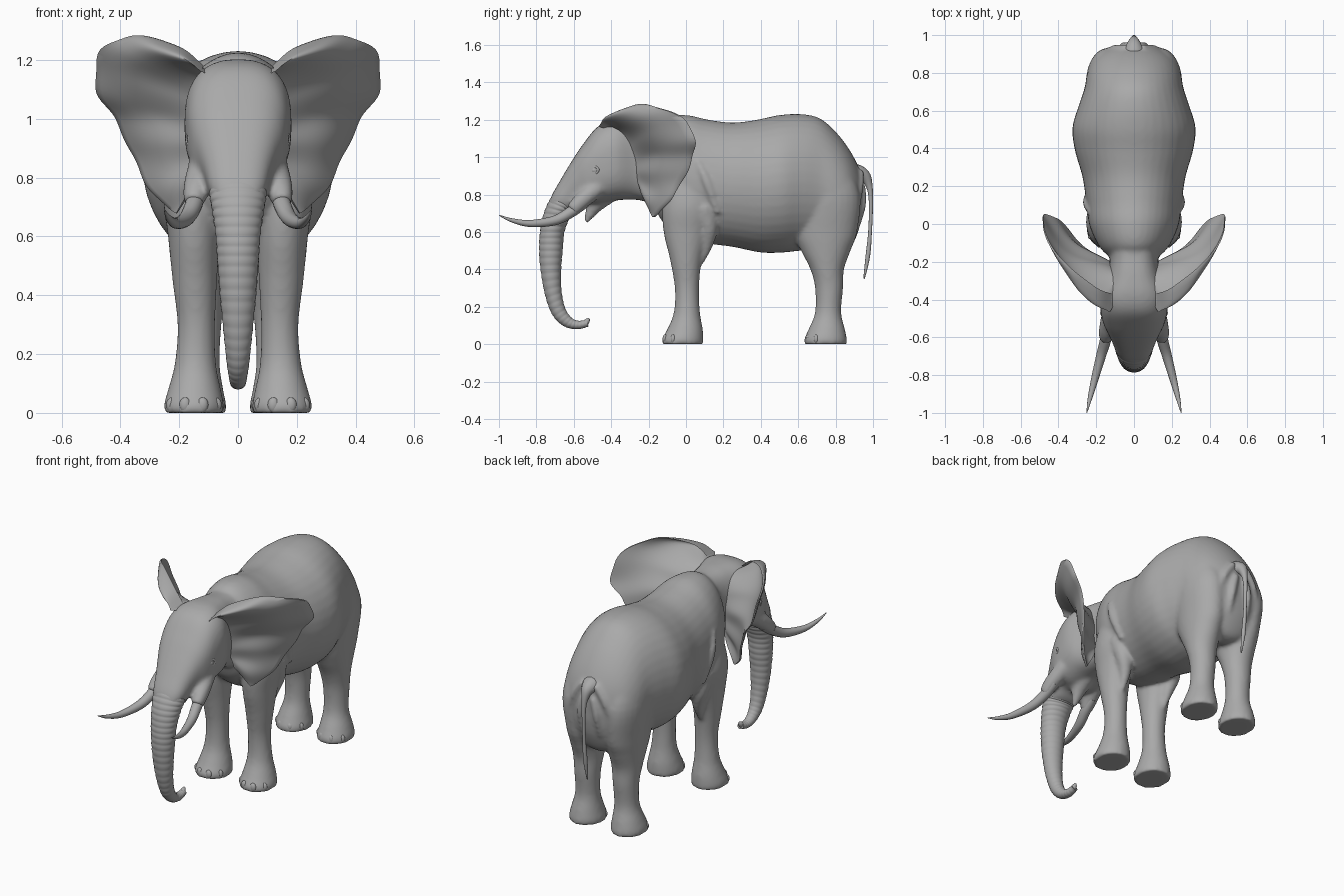
import bpy, bmesh, math
from mathutils import Vector

if "Cube" in bpy.data.objects:
    bpy.data.objects.remove(bpy.data.objects["Cube"], do_unlink=True)

grey = bpy.data.materials.new("elephant grey")
grey.use_nodes = True
grey.diffuse_color = (0.4, 0.4, 0.4, 1)
grey.node_tree.nodes["Principled BSDF"].inputs["Base Color"].default_value = grey.diffuse_color


def smooth_rows(rows, steps):
    """Resample rows of numbers with a Catmull-Rom spline."""
    result, last = [], len(rows) - 1
    for i in range(last):
        quad = [rows[max(0, min(last, i + k))] for k in (-1, 0, 1, 2)]
        for s in range(steps):
            t = s / steps
            result.append([0.5 * (2 * b + (c - a) * t + (2 * a - 5 * b + 4 * c - d) * t * t
                                  + (3 * b - a - 3 * c + d) * t ** 3) for a, b, c, d in zip(*quad)])
    return result + [list(rows[-1])]


def bridge(bm, rings):
    """Join closed rings of points into a capped skin."""
    loops = [[bm.verts.new(p) for p in ring] for ring in rings]
    count = len(loops[0])
    for lower, upper in zip(loops, loops[1:]):
        for i in range(count):
            j = (i + 1) % count
            bm.faces.new((lower[i], lower[j], upper[j], upper[i]))
    bm.faces.new(loops[0][::-1])
    bm.faces.new(loops[-1])


def oval(centre, a, b, sides, power=1):
    """Ellipse, squarer as the power falls below one."""
    def bend(value):
        return math.copysign(abs(value) ** power, value)
    angles = [math.tau * i / sides for i in range(sides)]
    return [centre + a * bend(math.cos(t)) + b * bend(math.sin(t)) for t in angles]


def loft(bm, rows, steps=5, sides=40, ridge=None, power=1):
    """Rows: y and z of one edge, y and z of the opposite edge, half width, x."""
    rings = []
    rows = smooth_rows(rows, steps)
    for i, (ya, za, yb, zb, width, x) in enumerate(rows):
        p, q = Vector((x, ya, za)), Vector((x, yb, zb))
        swell = ridge(i / len(rows)) if ridge else 1
        rings.append(oval((p + q) / 2, (p - q) / 2 * swell, Vector((width * swell, 0, 0)), sides, power))
    bridge(bm, rings)


def tube(bm, points, steps=6, sides=16):
    """Points: x, y, z, radius."""
    path = smooth_rows(points, steps)
    rings = []
    for i, (x, y, z, r) in enumerate(path):
        ahead, behind = path[min(i + 1, len(path) - 1)], path[max(i - 1, 0)]
        tangent = (Vector(ahead[:3]) - Vector(behind[:3])).normalized()
        a = tangent.cross(Vector((1, 0, 0))).normalized()
        rings.append(oval(Vector((x, y, z)), a * r, tangent.cross(a) * r, sides))
    bridge(bm, rings)


def mirrored(points, side):
    return [(p[0] * side, *p[1:]) for p in points]


def finish(name, bm, remesh=0):
    bmesh.ops.recalc_face_normals(bm, faces=bm.faces)
    mesh = bpy.data.meshes.new(name)
    bm.to_mesh(mesh)
    bm.free()
    obj = bpy.data.objects.new(name, mesh)
    bpy.context.collection.objects.link(obj)
    bpy.ops.object.select_all(action='DESELECT')
    obj.select_set(True)
    bpy.context.view_layer.objects.active = obj
    if remesh:
        skin = obj.modifiers.new("blend", 'REMESH')
        skin.mode, skin.voxel_size = 'VOXEL', remesh
        relax = obj.modifiers.new("relax", 'SMOOTH')
        relax.factor, relax.iterations = 0.5, 8
        bpy.ops.object.convert(target='MESH')
    obj.data.materials.clear()
    obj.data.materials.append(grey)
    bpy.ops.object.shade_smooth_by_angle(angle=math.radians(60))


# Skin: torso, head, legs and folds blended into one surface
skin = bmesh.new()
torso = [(-.2, 1.12, -.18, .78, .11), (-.12, 1.21, -.13, .66, .18), (0, 1.225, -.02, .57, .235),
         (.12, 1.2, .1, .54, .252), (.25, 1.185, .25, .52, .273), (.38, 1.2, .4, .49, .313),
         (.5, 1.225, .52, .49, .326), (.62, 1.23, .62, .5, .295), (.72, 1.205, .72, .5, .262),
         (.81, 1.125, .8, .48, .247), (.88, 1.03, .87, .5, .215), (.93, .93, .92, .6, .14),
         (.945, .86, .94, .7, .05)]
loft(skin, [(*r, 0) for r in torso])
head = [(.05, 1.2, .05, .72, .17), (-.15, 1.19, -.15, .74, .13), (-.27, 1.2, -.25, .77, .14),
        (-.38, 1.2, -.36, .77, .18), (-.47, 1.165, -.46, .75, .176), (-.55, 1.07, -.51, .75, .16),
        (-.61, .98, -.54, .75, .137), (-.67, .88, -.56, .74, .115), (-.72, .79, -.59, .72, .098),
        (-.74, .72, -.64, .7, .07)]
loft(skin, [(*r, 0) for r in head], power=.76)

# Legs: height, front edge, back edge, x, half width
front_leg = [(.95, -.08, .1, .15, .06), (.75, -.125, .15, .155, .098), (.6, -.12, .125, .15, .088),
             (.45, -.085, .085, .147, .076), (.3, -.06, .07, .142, .064), (.17, -.065, .075, .145, .07),
             (.08, -.1, .09, .148, .09), (.03, -.127, .093, .15, .102), (0, -.13, .093, .15, .102)]
back_leg = [(1, .58, .85, .13, .09), (.8, .56, .93, .138, .117), (.6, .575, .915, .13, .108),
            (.5, .615, .88, .13, .098), (.4, .665, .845, .13, .086), (.3, .69, .84, .13, .074),
            (.17, .69, .83, .132, .07), (.08, .655, .85, .138, .088), (.03, .633, .86, .14, .1),
            (0, .63, .86, .14, .1)]
for side in (1, -1):
    for leg in (front_leg, back_leg):
        loft(skin, [(a, z, b, z, w, x * side) for z, a, b, x, w in leg], sides=28)
    folds = [
        # tusk socket
        [(.12, -.47, .84, .05), (.142, -.56, .765, .045), (.15, -.61, .715, .036)],
        # shoulder crease
        [(.23, .06, .98, .014), (.247, .115, .86, .026), (.23, .17, .7, .016)],
        # loose skin behind the elbow
        [(.2, .09, .74, .05), (.18, .12, .63, .05), (.16, .11, .53, .034), (.155, .08, .43, .012)],
        # creases beside the tail
        [(.04, .94, .93, .014), (.11, .925, .82, .022), (.15, .9, .66, .014)],
        [(.03, .95, .85, .012), (.055, .945, .75, .02), (.06, .915, .62, .014)],
        # brow
        [(.12, -.42, 1.03, .02), (.144, -.5, .985, .022), (.12, -.57, .94, .016)],
    ]
    for fold in folds:
        tube(skin, mirrored(fold, side))
# Lower lip
tube(skin, [(0, -.42, .81, .06), (0, -.485, .745, .045), (0, -.535, .65, .012)])
finish("body_skin", skin, remesh=.011)

# Trunk with ring wrinkles
trunk = bmesh.new()
trunk_rows = [(-.66, .85, -.59, .76, .075), (-.718, .79, -.6, .72, .097), (-.76, .7, -.62, .68, .088),
              (-.78, .6, -.65, .6, .076), (-.785, .5, -.66, .5, .069), (-.775, .38, -.668, .39, .06),
              (-.75, .25, -.665, .28, .048), (-.71, .15, -.645, .19, .038), (-.65, .095, -.61, .14, .03),
              (-.58, .08, -.575, .125, .026), (-.52, .095, -.535, .13, .02)]
loft(trunk, [(*r, 0) for r in trunk_rows], steps=18, sides=32,
     ridge=lambda t: .965 + .05 * abs(math.sin(30 * math.pi * t)) ** .6)
tube(trunk, [(0, -.54, .11, .018), (0, -.525, .128, .012), (0, -.518, .138, .004)])
finish("trunk", trunk)

# Tail with a hair tuft
tail = bmesh.new()
tube(tail, [(0, .84, .9, .04), (0, .91, .905, .058), (0, .955, .895, .035), (0, .981, .84, .017),
            (0, .989, .75, .011), (0, .984, .6, .01), (0, .972, .47, .012), (0, .952, .35, .004)])
finish("tail", tail)

# Ear: root point and rim point of each rib
ribs = [(.07, -.36, 1.14, .12, -.38, 1.18), (.1, -.37, 1.14, .2, -.35, 1.245),
        (.11, -.35, 1.12, .33, -.25, 1.282), (.12, -.33, 1.09, .43, -.145, 1.262),
        (.12, -.31, 1.05, .483, -.01, 1.195), (.125, -.29, 1, .478, .035, 1.09),
        (.125, -.28, .95, .42, .025, 1), (.13, -.27, .91, .365, -.02, .89),
        (.13, -.26, .87, .32, -.08, .79), (.135, -.25, .84, .26, -.14, .715),
        (.14, -.24, .8, .21, -.18, .68)]
backward = Vector((-.3, .95, 0))


def ear_section(rib, u, cuts=14):
    root, rim = Vector(rib[:3]), Vector(rib[3:])
    rim += (rim - root) * .015 * math.sin(u * 40)
    front, back = [], []
    for i in range(cuts + 1):
        v = i / cuts
        dish = (.095 * u - .1) * math.sin(math.pi * v ** 1.4) + .03 * v * (1 - v) * math.sin(u * 26)
        p = root.lerp(rim, v) + backward * dish
        front.append(p)
        back.append(p + backward * (.012 + (.1 - .07 * u) * (1 - v) ** .9))
    return front + back[::-1]


for side, label in ((1, "left"), (-1, "right")):
    ear = bmesh.new()
    rows = smooth_rows(ribs, 6)
    sections = [ear_section(rib, i / (len(rows) - 1)) for i, rib in enumerate(rows)]
    bridge(ear, [mirrored(s, side) for s in sections])
    finish(label + "_ear", ear)

    tusk = bmesh.new()
    tube(tusk, mirrored([(.14, -.54, .76, .03), (.15, -.61, .71, .03), (.175, -.7, .662, .026),
                         (.21, -.83, .645, .019), (.235, -.93, .662, .011), (.25, -1, .69, .002)], side))
    finish(label + "_tusk", tusk)

    # Eyeball with a lid ring
    eye = bmesh.new()
    centre = Vector((.152 * side, -.49, .93))
    ball = bmesh.ops.create_uvsphere(eye, u_segments=16, v_segments=10, radius=.021)
    bmesh.ops.translate(eye, verts=ball["verts"], vec=centre)
    across, up = Vector((-.4 * side, -.9, -.15)), Vector((0, -.15, 1))
    outward = Vector((.01 * side, -.004, 0))
    lid = [centre + outward + across * .027 * math.cos(t) + up * .019 * math.sin(t)
           for t in (math.tau * i / 24 for i in range(25))]
    tube(eye, [(*p, .007) for p in lid], steps=1, sides=10)
    finish(label + "_eye", eye)

# Toenails around the front of each foot
nails = bmesh.new()
for x, y in ((.15, -.02), (.14, .745)):
    for side in (1, -1):
        for angle in (-60, -20, 20, 60):
            t = math.radians(angle)
            nail = bmesh.ops.create_uvsphere(nails, u_segments=12, v_segments=8, radius=.02)["verts"]
            bmesh.ops.scale(nails, verts=nail, vec=(1, .7, 1.3))
            bmesh.ops.translate(nails, verts=nail, vec=(
                side * x + .086 * math.sin(t), y - .097 * math.cos(t), .027))
finish("toenails", nails)
